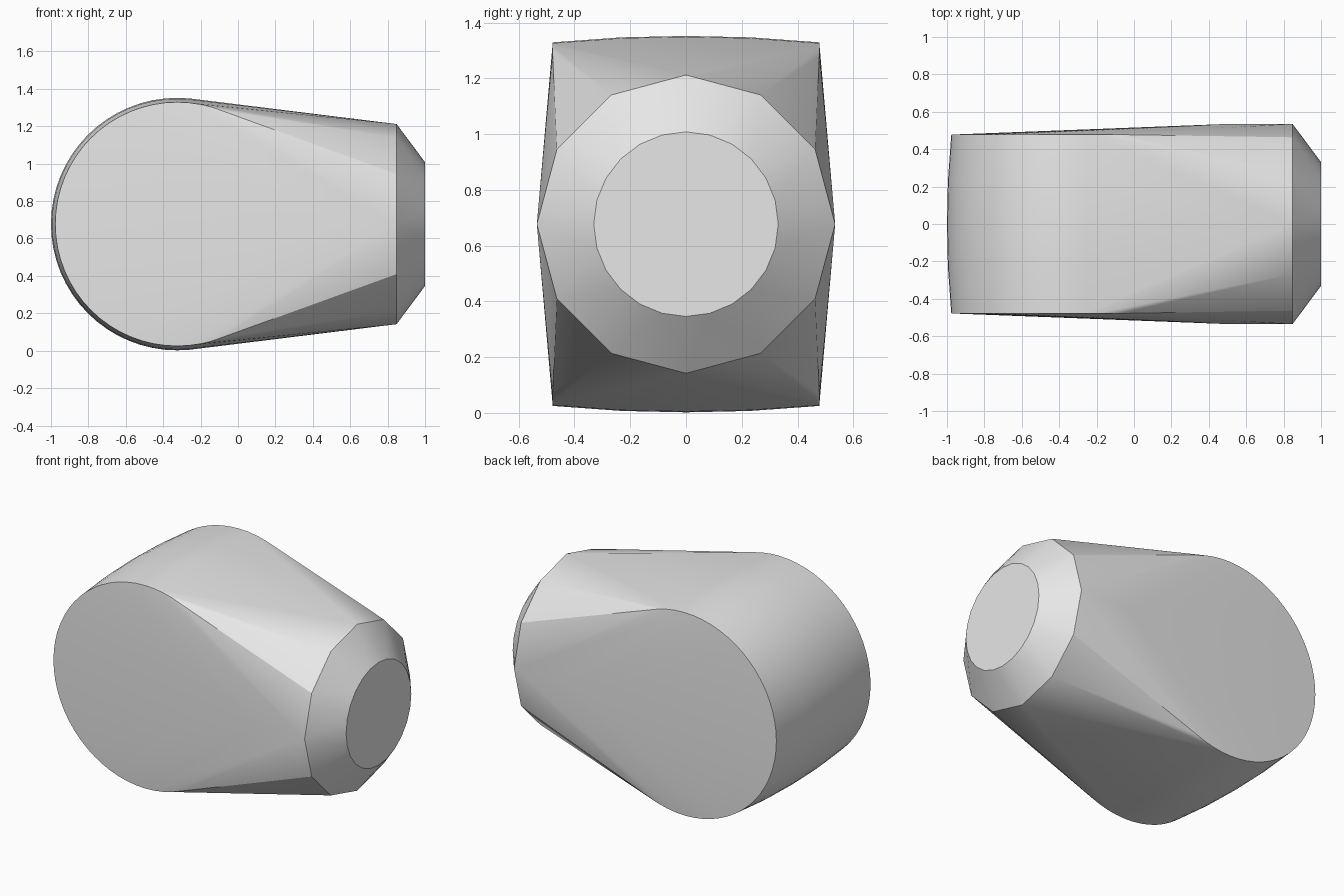
import bpy, bmesh
from math import sin, cos, tau, radians

cube = bpy.data.objects.get("Cube")
if cube:
    bpy.data.objects.remove(cube)

AXIS_Z = 0.677
DRUM_X = -0.325


def ring(bm, place, radius, sides):
    for i in range(sides):
        a = tau * i / sides
        bm.verts.new(place(radius * cos(a), radius * sin(a)))


bm = bmesh.new()

# Slightly barrelled drum lying across the body
for y, radius in ((-0.478, 0.652), (-0.23, 0.67), (0, 0.675), (0.23, 0.67), (0.478, 0.652)):
    ring(bm, lambda u, v: (DRUM_X + u, y, AXIS_Z + v), radius, 64)

# Twelve-sided neck and its chamfered round end
for x, radius, sides in ((0.5, 0.535, 12), (0.848, 0.535, 12), (1.0, 0.331, 24)):
    ring(bm, lambda u, v: (x, u, AXIS_Z + v), radius, sides)

# Stretch one skin over the drum and the neck
hull = bmesh.ops.convex_hull(bm, input=bm.verts[:])
inner = {g for g in hull["geom_interior"] + hull["geom_unused"]
         if isinstance(g, bmesh.types.BMVert)}
bmesh.ops.delete(bm, geom=list(inner), context='VERTS')
bmesh.ops.dissolve_limit(bm, angle_limit=radians(0.1), verts=bm.verts[:], edges=bm.edges[:])
bmesh.ops.recalc_face_normals(bm, faces=bm.faces[:])

mesh = bpy.data.meshes.new("tapered_housing")
bm.to_mesh(mesh)
bm.free()
housing = bpy.data.objects.new("tapered_housing", mesh)
bpy.context.collection.objects.link(housing)

# Plain light grey
grey = bpy.data.materials.new("light_grey")
grey.use_nodes = True
grey.diffuse_color = (0.8, 0.8, 0.8, 1)
shader = next(n for n in grey.node_tree.nodes if n.type == 'BSDF_PRINCIPLED')
shader.inputs["Base Color"].default_value = grey.diffuse_color
mesh.materials.append(grey)

# Smooth skin with crisp rims
bpy.ops.object.select_all(action='DESELECT')
housing.select_set(True)
bpy.context.view_layer.objects.active = housing
bpy.ops.object.shade_smooth_by_angle(angle=radians(30))
